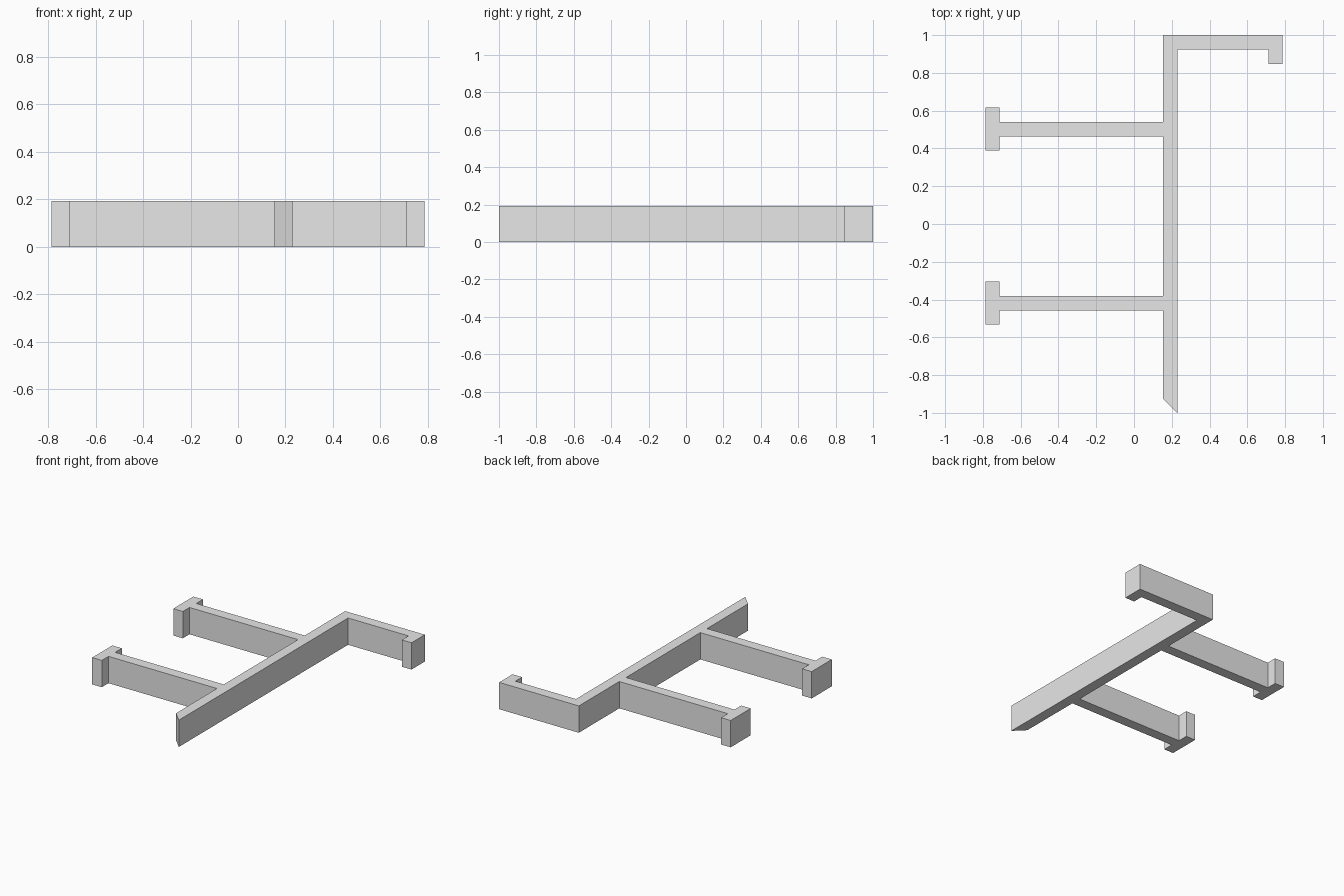
import bpy
import bmesh

cube = bpy.data.objects.get("Cube")
if cube:
    bpy.data.objects.remove(cube, do_unlink=True)

HEIGHT = 0.193
T = 0.076              # wall thickness
END = 0.787            # reach of the arms to either side
SPINE_L = 0.153        # spine side that carries the T arms
SPINE_R = SPINE_L + T

grey = bpy.data.materials.new("plain grey")
grey.use_nodes = True
grey.diffuse_color = (0.8, 0.8, 0.8, 1)
grey.node_tree.nodes["Principled BSDF"].inputs["Base Color"].default_value = (0.8, 0.8, 0.8, 1)


def t_arm(y):
    """Outline of a T-ended arm leaving the spine, from its upper to its lower root."""
    bar, cap, neck = T / 2, T * 1.5, T - END
    upper = [(SPINE_L, bar), (neck, bar), (neck, cap), (-END, cap)]
    lower = [(x, -h) for x, h in reversed(upper)]
    return [(x, y + h) for x, h in upper + lower]


# Spine with slanted foot, and hooked arm at the back
outline = [(SPINE_L, T - 1), (SPINE_R, -1), (SPINE_R, 1 - T),
           (END - T, 1 - T), (END - T, 1 - 2 * T), (END, 1 - 2 * T),
           (END, 1), (SPINE_L, 1)]
# The two T-ended arms
outline += t_arm(0.502) + t_arm(-0.419)

# Extrude the outline into a solid
bm = bmesh.new()
base = bm.faces.new([bm.verts.new((x, y, 0)) for x, y in outline])
top = bmesh.ops.extrude_face_region(bm, geom=[base], use_keep_orig=True)["geom"]
bmesh.ops.translate(bm, vec=(0, 0, HEIGHT),
                    verts=[v for v in top if isinstance(v, bmesh.types.BMVert)])
bmesh.ops.recalc_face_normals(bm, faces=bm.faces)

mesh = bpy.data.meshes.new("branched_bracket")
bm.to_mesh(mesh)
bm.free()
mesh.materials.append(grey)
bracket = bpy.data.objects.new("branched_bracket", mesh)
bpy.context.collection.objects.link(bracket)
